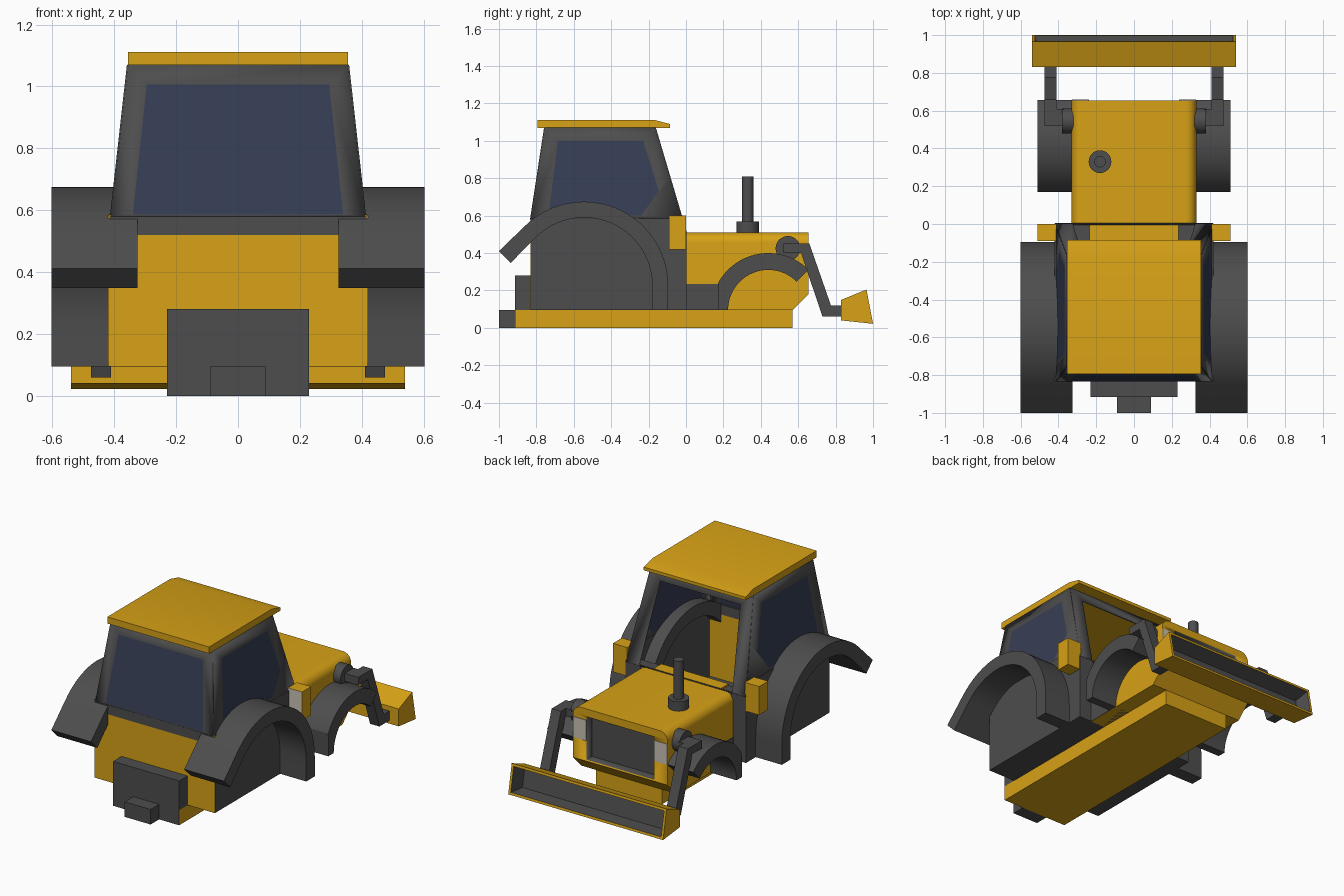
import bpy, bmesh
from math import sin, cos, radians
from mathutils import Vector

if "Cube" in bpy.data.objects:
    bpy.data.objects.remove(bpy.data.objects["Cube"])


def make_mat(name, rgb):
    m = bpy.data.materials.new(name)
    m.use_nodes = True
    m.diffuse_color = (*rgb, 1)
    m.node_tree.nodes["Principled BSDF"].inputs["Base Color"].default_value = (*rgb, 1)
    return m


yellow = make_mat("yellow paint", (0.68, 0.36, 0.008))
grey = make_mat("dark grey", (0.075, 0.075, 0.075))
blue = make_mat("tinted glass", (0.038, 0.048, 0.09))
white = make_mat("lamp white", (0.6, 0.55, 0.46))


def finish(name, bm, mats, recalc=True):
    if recalc:
        bmesh.ops.recalc_face_normals(bm, faces=bm.faces[:])
    me = bpy.data.meshes.new(name)
    bm.to_mesh(me)
    bm.free()
    for m in mats:
        me.materials.append(m)
    ob = bpy.data.objects.new(name, me)
    bpy.context.collection.objects.link(ob)
    bpy.ops.object.select_all(action='DESELECT')
    ob.select_set(True)
    bpy.context.view_layer.objects.active = ob
    bpy.ops.object.shade_smooth_by_angle(angle=radians(30))
    return ob


def extruded(pts, offset):
    """Closed solid from a list of 3D points swept along an offset."""
    bm = bmesh.new()
    face = bm.faces.new([bm.verts.new(p) for p in pts])
    ext = bmesh.ops.extrude_face_region(bm, geom=[face])["geom"]
    bmesh.ops.translate(bm, vec=offset, verts=[v for v in ext if isinstance(v, bmesh.types.BMVert)])
    bmesh.ops.recalc_face_normals(bm, faces=bm.faces[:])
    return bm


def prism(name, yz, x0, x1, mat, accent=None, rule=None):
    bm = extruded([(x0, y, z) for y, z in yz], (x1 - x0, 0, 0))
    if rule:
        for f in bm.faces:
            f.material_index = int(rule(f))
    return finish(name, bm, [mat, accent] if accent else [mat])


def box(name, x0, x1, y0, y1, z0, z1, mat, **kw):
    return prism(name, [(y0, z0), (y1, z0), (y1, z1), (y0, z1)], x0, x1, mat, **kw)


def cylinder(name, r, start, end, mat):
    a, b = Vector(start), Vector(end)
    bm = bmesh.new()
    bmesh.ops.create_cone(bm, cap_ends=True, segments=32, radius1=r, radius2=r, depth=(b - a).length)
    rot = (b - a).to_track_quat('Z', 'Y').to_matrix()
    for v in bm.verts:
        v.co = rot @ v.co + (a + b) / 2
    return finish(name, bm, [mat])


def arc(cy, cz, r, a0, a1, n=24):
    return [(cy + r * cos(radians(a0 + (a1 - a0) * i / n)),
             cz + r * sin(radians(a0 + (a1 - a0) * i / n))) for i in range(n + 1)]


def framed_panel(name, outer, inner, glazed):
    """Thin frame around a pane or an opening."""
    bm = bmesh.new()
    o = [bm.verts.new(p) for p in outer]
    i = [bm.verts.new(p) for p in inner]
    n = len(o)
    for k in range(n):
        j = (k + 1) % n
        bm.faces.new((o[k], o[j], i[j], i[k]))
    if glazed:
        bm.faces.new(i).material_index = 1
    ob = finish(name, bm, [grey, blue])
    mod = ob.modifiers.new("thickness", 'SOLIDIFY')
    mod.thickness = 0.008
    mod.offset = 0
    return ob


def rear_facing(f):
    return f.normal.y < -0.9


# Chassis and hitch
box("chassis", -0.23, 0.23, -0.915, 0.57, 0, 0.095, yellow, accent=grey, rule=rear_facing)
box("hitch_block", -0.23, 0.23, -0.915, -0.83, 0.095, 0.28, grey)
box("hitch", -0.09, 0.09, -1, -0.915, 0, 0.095, grey)

# Lower cab shell
box("cab_floor", -0.42, 0.42, -0.83, 0, 0.095, 0.11, grey)
box("rear_panel", -0.418, 0.418, -0.832, -0.815, 0.097, 0.52, yellow)
box("band", -0.332, 0.332, 0, 0.225, 0.095, 0.235, grey)
box("cowl", -0.4, 0.4, -0.09, 0, 0.42, 0.5, grey)
box("cowl_cover", -0.235, 0.235, -0.09, 0, 0.42, 0.51, yellow)


# Hood with rounded shoulders, sloped nose and recessed grille
shoulder = arc(0.275, 0.455, 0.055, 0, 90, 8)
section = [(0.33, 0.095)] + shoulder
section += [(-x, z) for x, z in reversed(section)]
bm = extruded([(x, 0, z) for x, z in section], (0, 0.655, 0))
cut = bmesh.ops.bisect_plane(bm, geom=bm.verts[:] + bm.edges[:] + bm.faces[:],
                             plane_co=(0, 0.57, 0.095), plane_no=(0, 1, -1), clear_outer=True)
bmesh.ops.holes_fill(bm, edges=[e for e in cut["geom_cut"] if isinstance(e, bmesh.types.BMEdge)])
hood = finish("hood", bm, [yellow, grey])
cutter = box("grille_cutter", -0.235, 0.235, 0.6, 0.8, 0.19, 0.46, grey)
cutter.hide_render = True
mod = hood.modifiers.new("recess", 'BOOLEAN')
mod.operation = 'DIFFERENCE'
mod.solver = 'EXACT'
mod.object = cutter
bpy.context.view_layer.objects.active = hood
bpy.ops.object.modifier_apply(modifier="recess")
bpy.data.objects.remove(cutter)
for p in hood.data.polygons:
    c = p.center
    inside = 0.595 < c.y < 0.65 and abs(c.x) < 0.24 and 0.185 < c.z < 0.465
    p.material_index = int(inside)

# Exhaust
cylinder("exhaust_base", 0.06, (-0.18, 0.33, 0.5), (-0.18, 0.33, 0.57), grey)
cylinder("exhaust_pipe", 0.03, (-0.18, 0.33, 0.56), (-0.18, 0.33, 0.81), grey)


# Upper cab
def cab_x(z):
    return 0.41 - (z - 0.58) * 0.112


def rear_y(z):
    return -0.83 + max(0, z - 0.58) * 0.153


def front_y(z):
    return -0.02 - (z - 0.58) * 0.296


def cross_panel(name, edge_y, z0, z1, lower, upper, glazed):
    outer = [(-cab_x(z0), z0), (cab_x(z0), z0), (cab_x(z1), z1), (-cab_x(z1), z1)]
    inner = [(-lower[0], lower[1]), lower, upper, (-upper[0], upper[1])]
    framed_panel(name, [(x, edge_y(z), z) for x, z in outer],
                 [(x, edge_y(z), z) for x, z in inner], glazed)


cross_panel("rear_window", rear_y, 0.58, 1.07, (0.34, 0.585), (0.295, 1.005), True)
box("rear_sill", -0.415, 0.415, -0.832, -0.815, 0.52, 0.582, grey)
cross_panel("windshield_frame", front_y, 0.51, 1.07, (0.325, 0.515), (0.28, 1.0), False)
prism("roof", [(-0.795, 1.07), (-0.085, 1.07), (-0.085, 1.09), (-0.17, 1.112), (-0.795, 1.112)],
      -0.355, 0.355, yellow)

side_outer = [(-0.83, 0.58), (-0.755, 1.07), (-0.165, 1.07), (-0.085, 0.8), (-0.02, 0.58)]
side_inner = [(-0.735, 0.6), (-0.685, 1.0), (-0.23, 1.0), (-0.145, 0.73), (-0.24, 0.6)]

# Fender profiles
rear_fender = ([(-0.095, 0.095)] + arc(-0.545, 0.225, 0.45, 0, 135) + [(-1, 0.411), (-0.937, 0.348)]
               + arc(-0.545, 0.225, 0.365, 135, 0) + [(-0.18, 0.095)])
front_fender = (arc(0.44, 0.095, 0.305, 45, 152) + [(0.171, 0.095)]
                + arc(0.44, 0.095, 0.215, 180, 45))

# Loader arm profile
arm = [(0.52, 0.4), (0.52, 0.45), (0.66, 0.45), (0.775, 0.12), (0.84, 0.12), (0.84, 0.06),
       (0.73, 0.06), (0.615, 0.4)]

# Paired parts
for s, side in ((1, "left"), (-1, "right")):
    framed_panel(side + "_window", [(s * cab_x(z), y, z) for y, z in side_outer],
                 [(s * cab_x(z), y, z) for y, z in side_inner], True)
    prism(side + "_cab_wall", [(-0.83, 0.095), (0, 0.095), (0, 0.5), (-0.02, 0.585), (-0.83, 0.585)],
          s * 0.405, s * 0.42, grey, accent=yellow, rule=rear_facing)
    box(side + "_cab_front", s * 0.32, s * 0.42, -0.015, 0.002, 0.095, 0.51, grey)
    prism(side + "_rear_fender", rear_fender, s * 0.325, s * 0.602, grey)
    prism(side + "_front_fender", front_fender, s * 0.325, s * 0.51, grey)
    box(side + "_rear_lamp", s * 0.41, s * 0.51, -0.09, 0, 0.42, 0.6, yellow,
        accent=white, rule=rear_facing)
    box(side + "_headlight", s * 0.237, s * 0.328, 0.65, 0.659, 0.31, 0.44, white)
    cylinder(side + "_arm_pivot", 0.066, (s * 0.32, 0.545, 0.425), (s * 0.38, 0.545, 0.425), grey)
    box(side + "_arm_pin", s * 0.37, s * 0.42, 0.52, 0.61, 0.4, 0.45, grey)
    prism(side + "_arm", arm, s * 0.41, s * 0.475, grey)

# Bucket with a hollow front
bm = extruded([(-0.54, y, z) for y, z in ((0.83, 0.04), (1, 0.022), (0.965, 0.205), (0.83, 0.15))],
              (1.08, 0, 0))
mouth = max(bm.faces, key=lambda f: f.normal.y)
bmesh.ops.inset_region(bm, faces=[mouth], thickness=0.022)
walls = bmesh.ops.inset_region(bm, faces=[mouth], thickness=0.025, depth=-0.09)["faces"]
for f in walls + [mouth]:
    f.material_index = 1
finish("bucket", bm, [yellow, grey], recalc=False)
